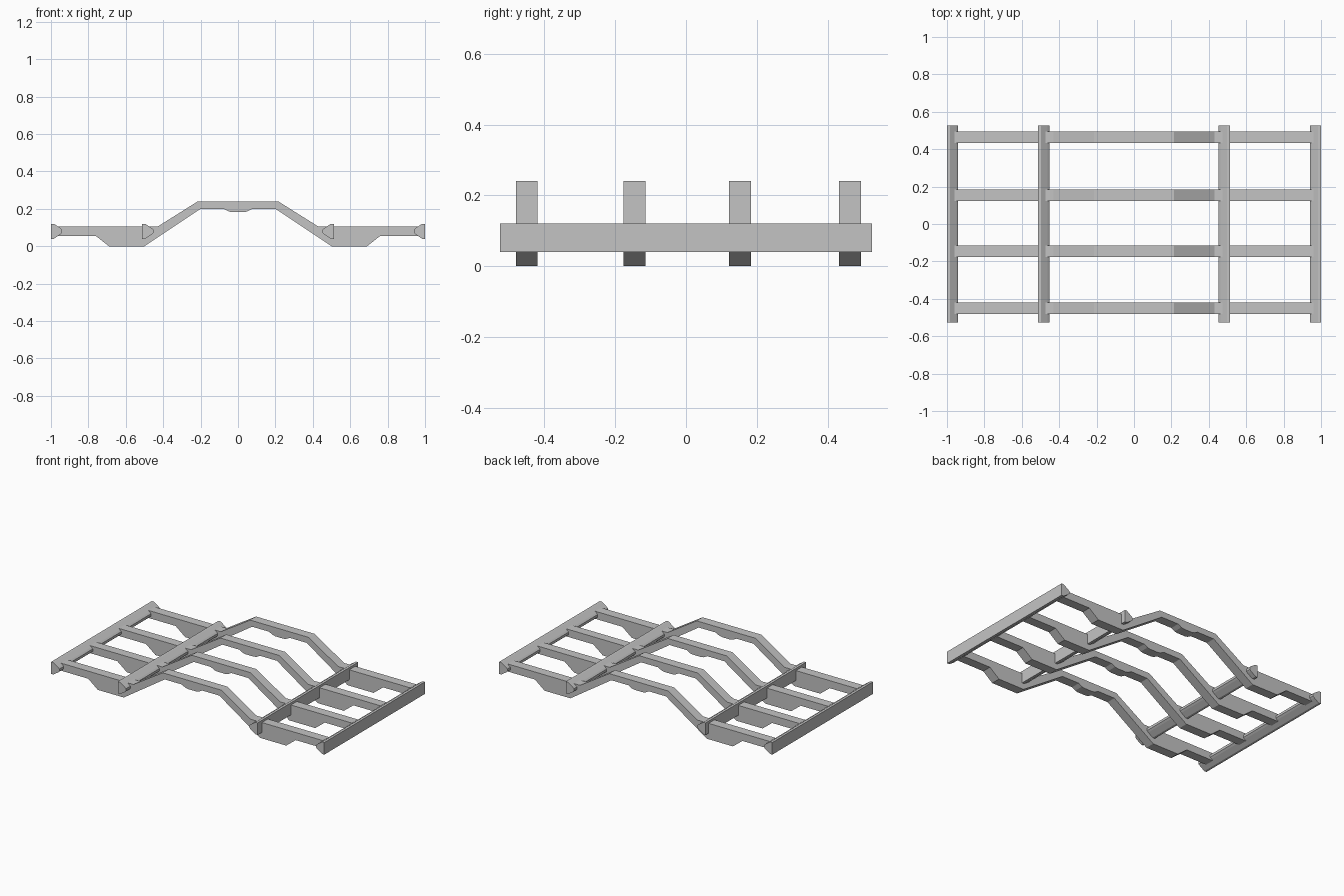
import bpy, bmesh

if "Cube" in bpy.data.objects:
    bpy.data.objects.remove(bpy.data.objects["Cube"])

grey = bpy.data.materials.new("light_grey")
grey.diffuse_color = (0.55, 0.55, 0.55, 1)
grey.use_nodes = True
grey.node_tree.nodes["Principled BSDF"].inputs["Base Color"].default_value = grey.diffuse_color


def extrude_profile(name, pts, y0, y1):
    """Extrude an x-z outline along y."""
    bm = bmesh.new()
    face = bm.faces.new([bm.verts.new((x, y0, z)) for x, z in pts])
    ext = bmesh.ops.extrude_face_region(bm, geom=[face])
    for v in ext["geom"]:
        if isinstance(v, bmesh.types.BMVert):
            v.co.y = y1
    bmesh.ops.recalc_face_normals(bm, faces=bm.faces)
    me = bpy.data.meshes.new(name)
    bm.to_mesh(me)
    bm.free()
    me.materials.append(grey)
    ob = bpy.data.objects.new(name, me)
    bpy.context.collection.objects.link(ob)
    return ob


# Four arched rails: right half of the outline, then mirrored
bottom = [(0.03, 0.182), (0.05, 0.186), (0.075, 0.2), (0.2, 0.2), (0.5, 0), (0.69, 0),
          (0.76, 0.055), (0.96, 0.055)]
top = [(0.96, 0.105), (0.43, 0.105), (0.215, 0.24)]
half = bottom + top
outline = half + [(-x, z) for x, z in reversed(half)]
for i, y in enumerate((-0.45, -0.146, 0.153, 0.464)):
    extrude_profile(f"rail_{i + 1}", outline, y - 0.031, y + 0.031)

# Four tapered crossbars, flat side facing outwards
section = [(0, 0.04), (0, 0.12), (-0.016, 0.12), (-0.05, 0.097), (-0.06, 0.088),
           (-0.06, 0.072), (-0.05, 0.063), (-0.016, 0.04)]
for side, label in ((1, "right"), (-1, "left")):
    for x, part in ((1.0, "end"), (0.512, "inner")):
        extrude_profile(f"{label}_{part}_crossbar",
                        [(side * (x + dx), z) for dx, z in section], -0.526, 0.526)
